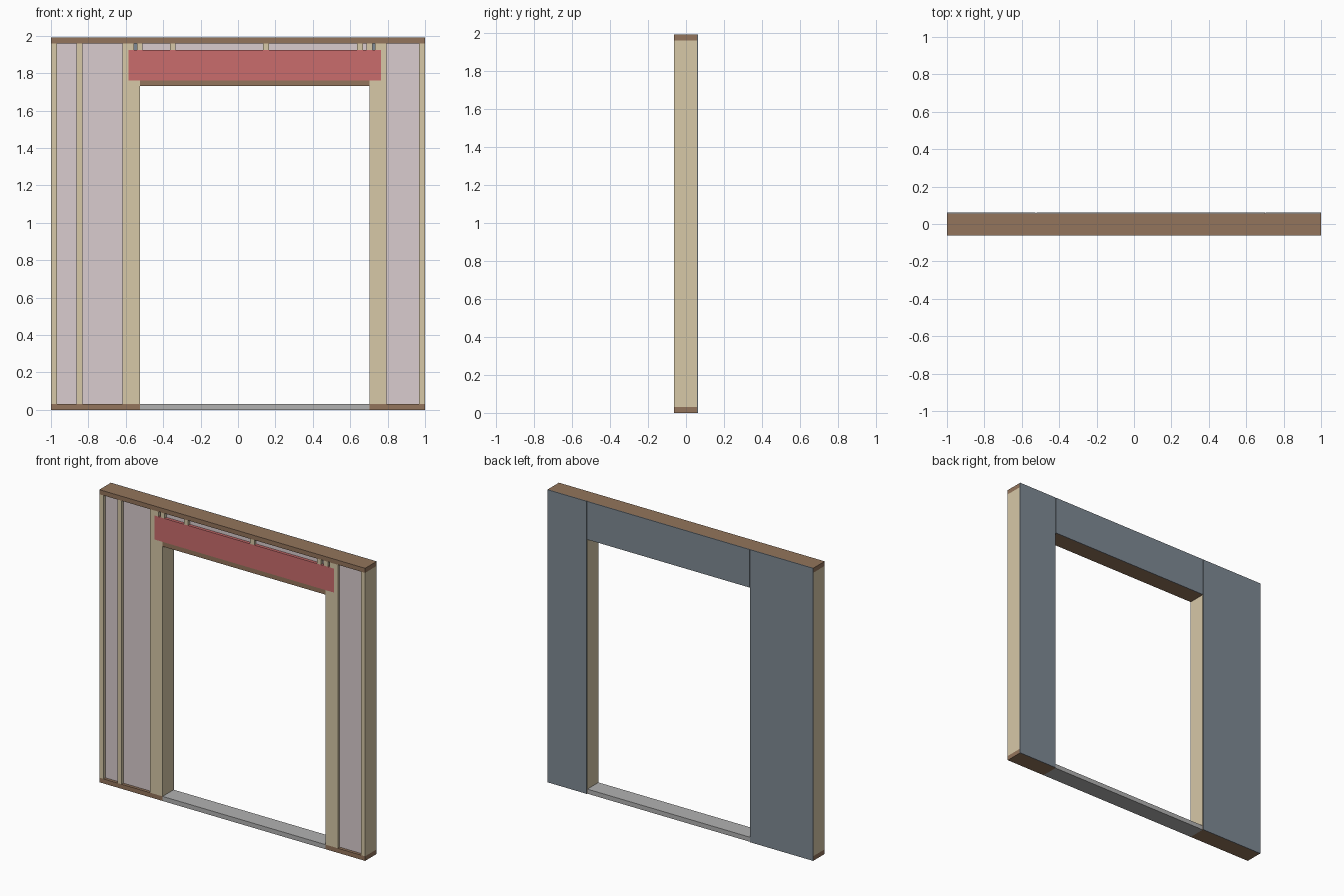
import bpy

if "Cube" in bpy.data.objects:
    bpy.data.objects.remove(bpy.data.objects["Cube"])


def material(name, rgb):
    m = bpy.data.materials.new(name)
    m.diffuse_color = [(c / 255) ** 2.2 for c in rgb] + [1]
    m.use_nodes = True
    m.node_tree.nodes["Principled BSDF"].inputs["Base Color"].default_value = m.diffuse_color
    return m


PLATE = material("plate_wood", (146, 116, 92))
STUD = material("stud_wood", (214, 199, 166))
HEADER = material("header_red", (201, 108, 108))
BATT = material("insulation_pink", (217, 203, 205))
PANEL = material("sheathing_grey", (126, 137, 147))
SILL = material("threshold_grey", (176, 176, 176))

T = 0.031                       # lumber thickness
H = 1.99                        # wall height
YF, YB, YS = -0.062, 0.057, 0.062   # front, back of frame, back of sheathing
YI = -0.042                     # recessed insulation face
L, R = -0.524, 0.702            # door opening
HL, HR = L - 2 * T, R + 2 * T   # header ends
HB, HT = 1.762, 1.925           # header bottom and top


def box(name, x0, x1, z0, z1, mat, y0=YF, y1=YB):
    bpy.ops.mesh.primitive_cube_add(
        size=1, location=((x0 + x1) / 2, (y0 + y1) / 2, (z0 + z1) / 2))
    o = bpy.context.object
    o.name = name
    o.scale = (x1 - x0, y1 - y0, z1 - z0)
    bpy.ops.object.transform_apply(location=False, rotation=False, scale=True)
    o.data.materials.append(mat)
    return o


# Plates and threshold
box("top_plate", -1, 1, H - T, H, PLATE)
box("bottom_plate_left", -1, L, 0, T, PLATE)
box("bottom_plate_right", R, 1, 0, T, PLATE)
box("threshold", L, R, 0, T, SILL)

# Full height studs, including the king studs beside the header
for name, x in (("end_stud_left", -1), ("stud", -0.863), ("king_stud_left", HL - T),
                ("king_stud_right", HR), ("end_stud_right", 1 - T)):
    box(name, x, x + T, T, H - T, STUD)

# Doubled trimmers carrying the header
for i in range(2):
    box("trimmer_left", HL + i * T, HL + (i + 1) * T, T, HB, STUD)
    box("trimmer_right", R + i * T, R + (i + 1) * T, T, HB, STUD)

# Header and the flat plate beneath it
box("header", HL, HR, HB, HT, HEADER)
box("header_plate", L, R, HB - T, HB, PLATE)

# Short cripples above the header
cripples = [HL, -0.541, -0.364, 0.135, 0.636, 0.688, HR - T]
for x in cripples:
    box("cripple_stud", x, x + T, HT, H - T, STUD)

# Insulation between studs
for x0, x1 in ((-1 + T, -0.863), (-0.863 + T, HL - T), (HR + T, 1 - T)):
    box("insulation", x0, x1, T, H - T, BATT, YI)
for a, b in zip(cripples[1:-2], cripples[2:-1]):
    box("insulation_above_header", a + T, b, HT, H - T, BATT, YI)

# Back sheathing in three panels with narrow seams
box("sheathing_left", -1, L - 0.002, 0, H, PANEL, YB, YS)
box("sheathing_right", R + 0.002, 1, 0, H, PANEL, YB, YS)
box("sheathing_above_door", L + 0.002, R - 0.002, HB - T, H, PANEL, YB, YS)
